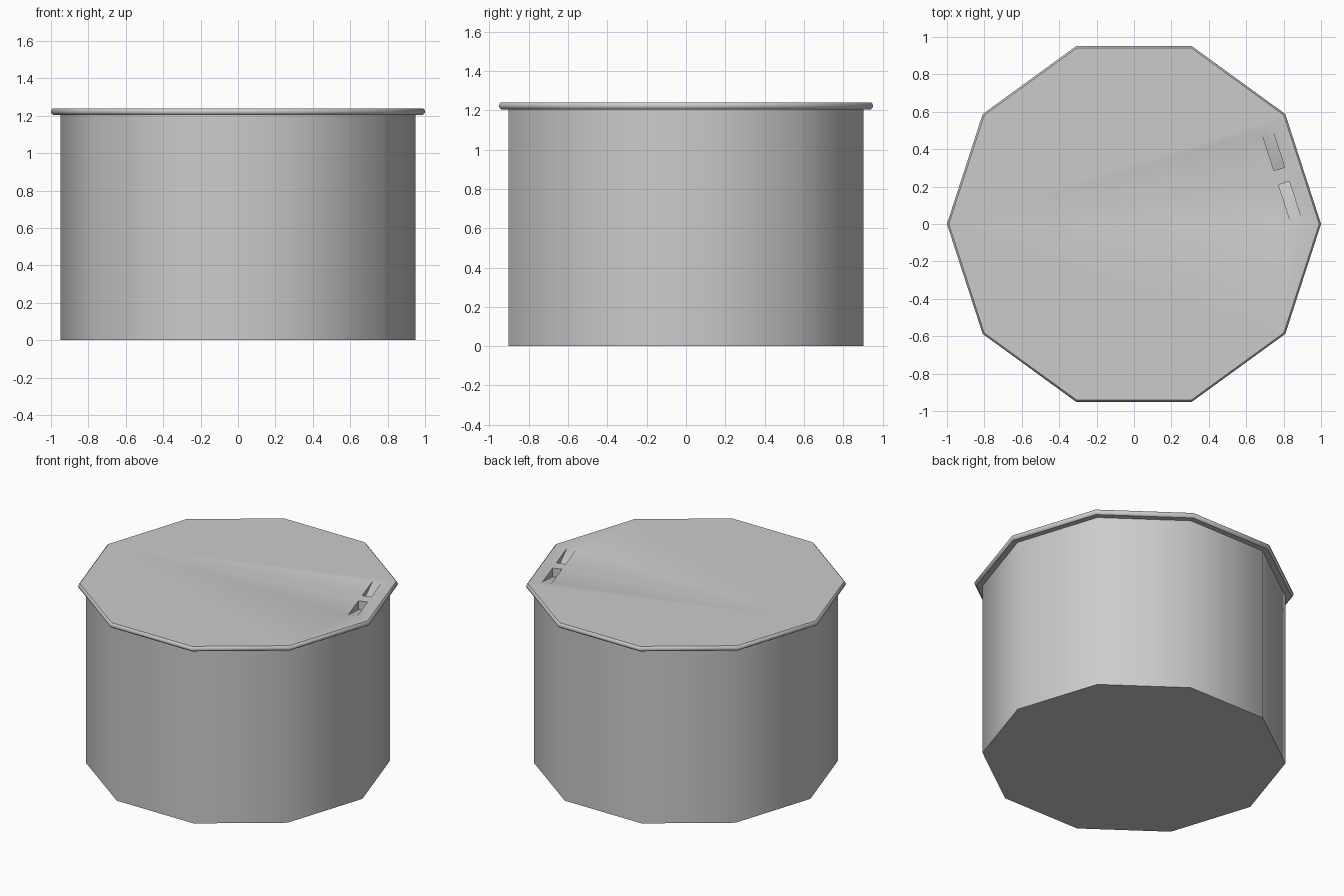
import bpy, bmesh, math
from mathutils import Vector

if "Cube" in bpy.data.objects:
    bpy.data.objects.remove(bpy.data.objects["Cube"])

SIDES = 10


def make_object(name, bm):
    bmesh.ops.recalc_face_normals(bm, faces=bm.faces[:])
    mesh = bpy.data.meshes.new(name)
    bm.to_mesh(mesh)
    bm.free()
    obj = bpy.data.objects.new(name, mesh)
    bpy.context.collection.objects.link(obj)
    return obj


# Ten-sided tub with overhanging rounded rim and flat closed top
profile = [(0.95, 0), (0.95, 1.205), (0.988, 1.205), (0.998, 1.213),
           (1.0, 1.222), (0.998, 1.232), (0.99, 1.24)]
bm = bmesh.new()
rings = []
for r, z in profile:
    rings.append([bm.verts.new((r * math.cos(math.tau * i / SIDES),
                                r * math.sin(math.tau * i / SIDES), z))
                  for i in range(SIDES)])
for a, b in zip(rings, rings[1:]):
    for i in range(SIDES):
        j = (i + 1) % SIDES
        bm.faces.new((a[i], a[j], b[j], b[i]))
bm.faces.new(rings[0])
bm.faces.new(rings[-1])
tub = make_object("tub", bm)

# Two mirrored ramped slots beside one edge, deepest next to the gap
radial = Vector((math.cos(math.pi / SIDES), math.sin(math.pi / SIDES), 0))
along = Vector((-radial.y, radial.x, 0))
bm = bmesh.new()
for side in (1, -1):
    ends = [[bm.verts.new(radial * r + along * (side * u) + Vector((0, 0, z)))
             for u, z in ((0.04, 1.18), (0.297, 1.25), (0.04, 1.25))]
            for r in (0.80, 0.86)]
    for end in ends:
        bm.faces.new(end)
    for i in range(3):
        j = (i + 1) % 3
        bm.faces.new((ends[0][i], ends[0][j], ends[1][j], ends[1][i]))
cutter = make_object("slot_cutter", bm)
cutter.hide_render = True

# Cut the slots, then smooth the gentle edges
bpy.context.view_layer.objects.active = tub
tub.select_set(True)
cut = tub.modifiers.new("slots", 'BOOLEAN')
cut.operation = 'DIFFERENCE'
cut.solver = 'EXACT'
cut.object = cutter
bpy.ops.object.modifier_apply(modifier=cut.name)
bpy.data.objects.remove(cutter)
bpy.ops.object.shade_smooth_by_angle(angle=math.radians(40))
